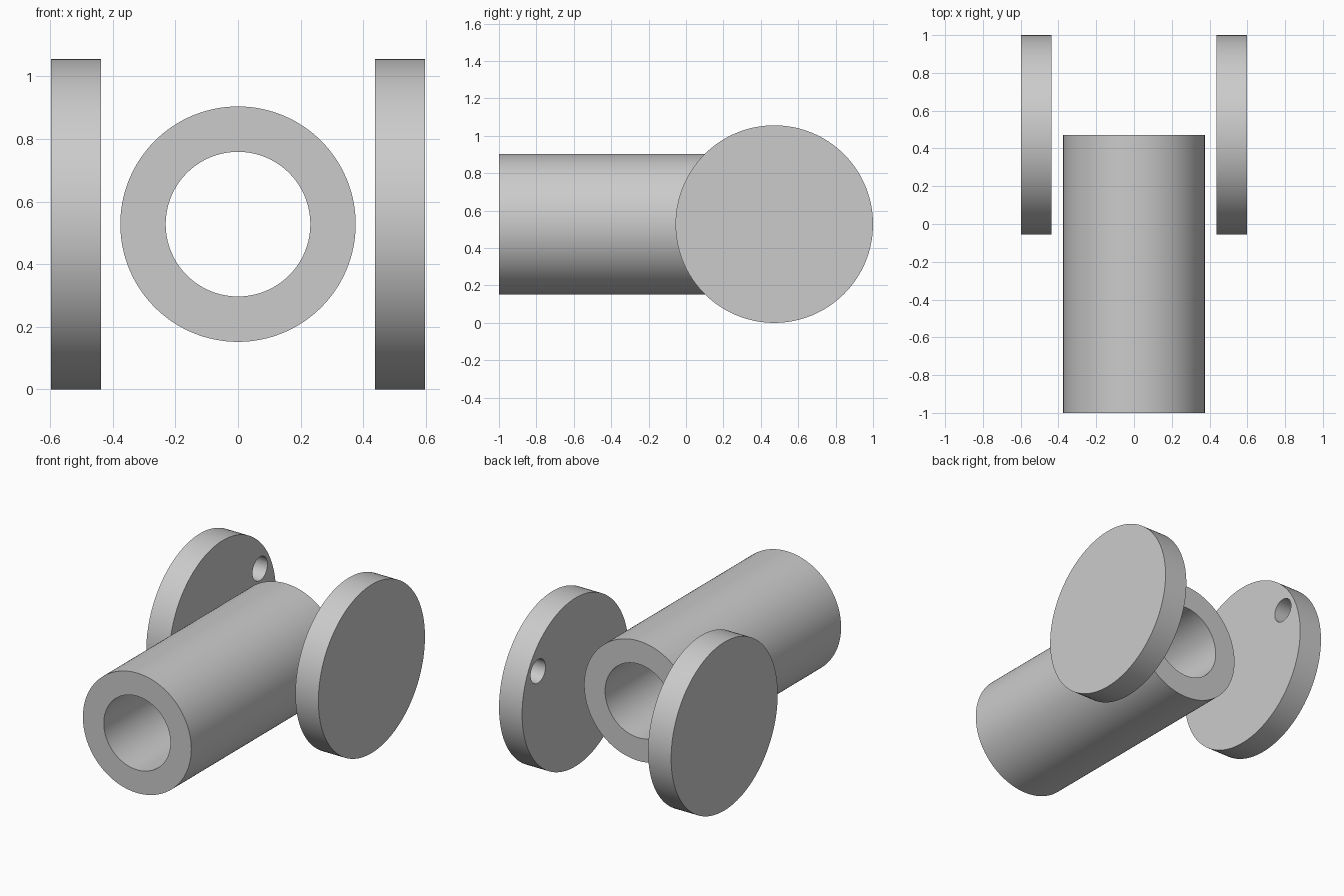
import bpy
from math import pi, radians

cube = bpy.data.objects.get("Cube")
if cube:
    bpy.data.objects.remove(cube, do_unlink=True)

# Main dimensions
DISC_R = 0.528
DISC_Y = 1 - DISC_R
DISC_IN, DISC_OUT = 0.437, 0.597
TUBE_R, BORE_R = 0.376, 0.231
PIN_R, PIN_DEPTH = 0.074, 0.11
PIN_Y, PIN_Z = DISC_Y + 0.37, DISC_R + 0.21

grey = bpy.data.materials.new("plain grey")
grey.use_nodes = True
colour = (0.6, 0.6, 0.6, 1)
grey.diffuse_color = colour
grey.node_tree.nodes["Principled BSDF"].inputs["Base Color"].default_value = colour


def cylinder(name, radius, axis, start, end, centre, sides=128):
    """Cylinder along x or y from start to end; centre is the other two coordinates."""
    mid = (start + end) / 2
    if axis == "x":
        location, rotation = (mid, *centre), (0, pi / 2, 0)
    else:
        location, rotation = (centre[0], mid, centre[1]), (pi / 2, 0, 0)
    bpy.ops.mesh.primitive_cylinder_add(vertices=sides, radius=radius, depth=abs(end - start),
                                        location=location, rotation=rotation)
    obj = bpy.context.object
    obj.name = name
    obj.data.materials.append(grey)
    return obj


def drill(obj, cutter):
    """Cut the cutter out of the part, then discard it and shade the part."""
    mod = obj.modifiers.new("hole", "BOOLEAN")
    mod.operation = "DIFFERENCE"
    mod.solver = "EXACT"
    mod.object = cutter
    bpy.ops.object.select_all(action="DESELECT")
    obj.select_set(True)
    bpy.context.view_layer.objects.active = obj
    bpy.ops.object.modifier_apply(modifier=mod.name)
    bpy.data.objects.remove(cutter, do_unlink=True)
    bpy.ops.object.shade_smooth_by_angle(angle=radians(30))


# Open tube along the length
tube = cylinder("tube", TUBE_R, "y", -1, DISC_Y, (0, DISC_R))
drill(tube, cylinder("bore_cutter", BORE_R, "y", -1.2, DISC_Y + 0.2, (0, DISC_R)))

# Side discs, each with a blind pin hole in its inner face
for side, s in (("left", 1), ("right", -1)):
    disc = cylinder(side + "_disc", DISC_R, "x", s * DISC_IN, s * DISC_OUT, (DISC_Y, DISC_R))
    pin = cylinder("pin_cutter", PIN_R, "x", s * (DISC_IN - 0.1), s * (DISC_IN + PIN_DEPTH),
                   (PIN_Y, PIN_Z), 48)
    drill(disc, pin)
